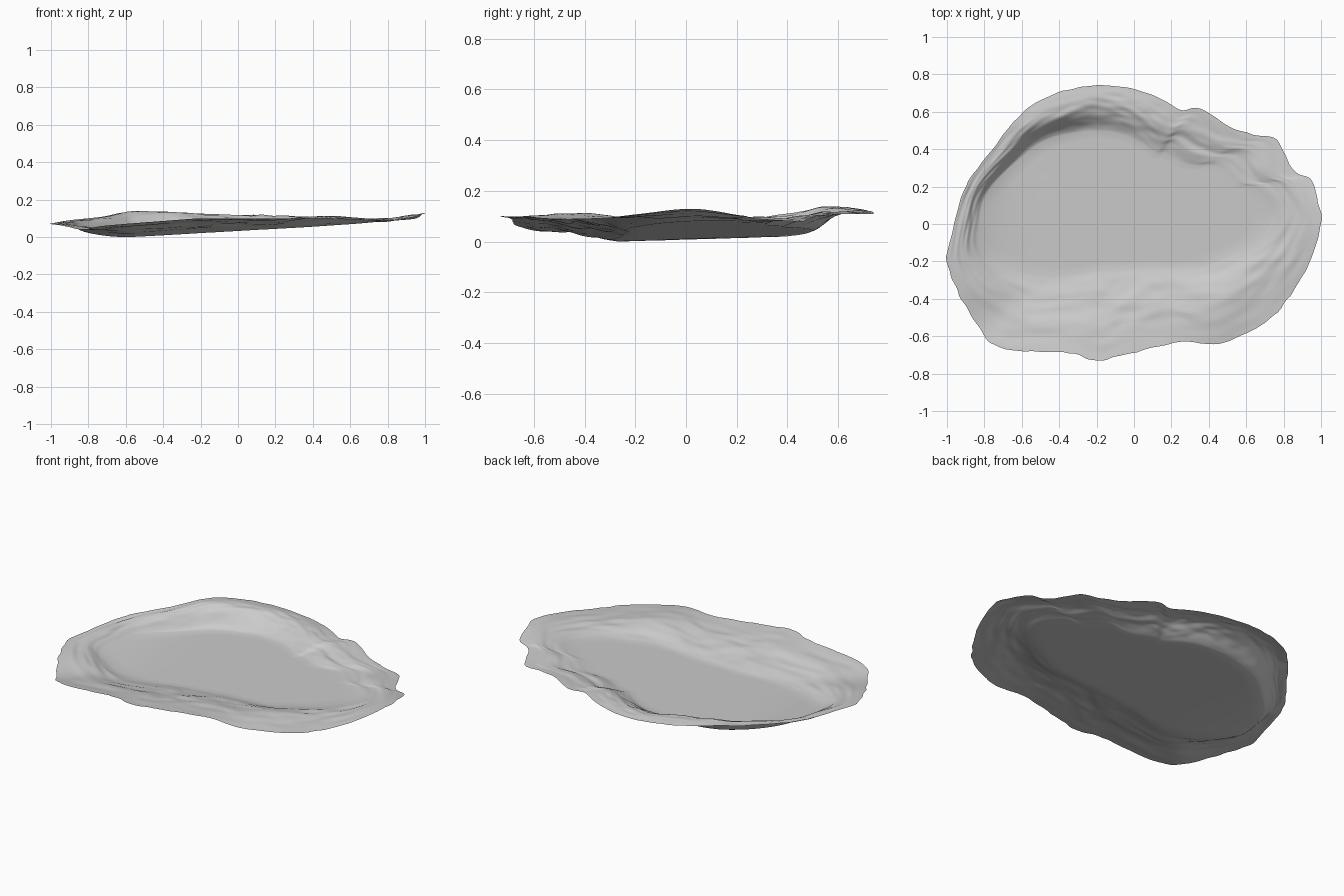
import bpy
import bmesh
import math
from mathutils import Vector, noise

if "Cube" in bpy.data.objects:
    bpy.data.objects.remove(bpy.data.objects["Cube"], do_unlink=True)

CENTRE = Vector((-.05, .1))
STEEP_SIDE = Vector((-.6, .8))   # direction of the steepest bank
MOUND = Vector((.48, -.42))      # low mound on the front bank
STEPS = 8                        # columns between two rim points
FLOOR_RINGS = 8
BANK_RINGS = 26

# Rim points: x, y, height, and the share of the radius that is flat floor
RIM = [Vector(p) for p in (
    (1, .03, .13, .75), (.95, .23, .1, .7), (.86, .28, .09, .66),
    (.76, .45, .08, .6), (.62, .48, .09, .56), (.5, .53, .1, .54),
    (.35, .62, .11, .54), (.25, .61, .11, .55), (.1, .69, .11, .57),
    (-.1, .74, .11, .6), (-.3, .73, .12, .63), (-.5, .66, .13, .68),
    (-.62, .57, .13, .74), (-.72, .45, .11, .79), (-.9, .2, .09, .85),
    (-.96, 0, .08, .85), (-1, -.2, .07, .8), (-.93, -.38, .06, .7),
    (-.83, -.55, .04, .58), (-.72, -.66, .06, .5), (-.35, -.69, .09, .44),
    (-.2, -.73, .1, .42), (-.05, -.7, .1, .43), (.25, -.63, .1, .45),
    (.45, -.64, .1, .45), (.7, -.53, .09, .52), (.85, -.36, .09, .6),
    (.95, -.18, .11, .7))]


def rim_curve():
    """Smooth closed curve through the rim points."""
    count = len(RIM)
    for i in range(count):
        a, b, c, d = (RIM[(i + k) % count] for k in (-1, 0, 1, 2))
        for step in range(STEPS):
            t = step / STEPS
            yield b + (c - a) * t / 2 + (a * 2 - b * 5 + c * 4 - d) * t**2 / 2 \
                + (b * 3 - a - c * 3 + d) * t**3 / 2


def floor_height(x, y):
    """Gently tilted floor that curls up on the low side."""
    return .04 + .055 * x + .03 * y + .5 * max(0, -x - .55)**2


def smooth(t):
    t = min(1, t)
    return t * t * (3 - 2 * t)


def surface_point(rim, radius, bank):
    """Point on the sheet; bank runs from the floor edge to the rim."""
    flat = CENTRE.lerp(Vector((rim.x, rim.y)), radius)
    z = floor_height(flat.x, flat.y)
    if bank > 0:
        # Steep wall at the back, gentle slope elsewhere
        around = (Vector((rim.x, rim.y)) - CENTRE).normalized()
        steep = max(0, around.dot(STEEP_SIDE))
        rise = bank + (smooth(bank * 1.6) - bank) * steep
        z += (rim.z - z) * rise
        # Rounded crest, mound, and wrinkles that run along the bank
        swell = math.sin(math.pi * bank)
        wrinkle = noise.noise(Vector((around.x * 2.5, around.y * 2.5, bank * 4)))
        ripple = noise.noise(Vector((around.x * 6, around.y * 6, bank * 9)))
        mound = math.exp(-((flat - MOUND).length / .22)**2)
        z += swell * (.014 * abs(around.y) + .03 * mound
                      + .01 * wrinkle + .007 * ripple)
    # Slightly ragged outer edge
    ragged = noise.noise(Vector((rim.x * 14, rim.y * 14, 0)))
    flat += (flat - CENTRE) * ragged * .012 * max(0, bank)**4
    return Vector((flat.x, flat.y, z))


# Sheet: a fan at the centre, then rings of quads out to the rim
bm = bmesh.new()
columns = []
for rim in rim_curve():
    share = rim.w
    column = [bm.verts.new(surface_point(rim, share * k / FLOOR_RINGS, 0))
              for k in range(1, FLOOR_RINGS + 1)]
    for k in range(1, BANK_RINGS + 1):
        bank = k / BANK_RINGS
        column.append(bm.verts.new(
            surface_point(rim, share + (1 - share) * bank, bank)))
    columns.append(column)

middle = bm.verts.new((*CENTRE, floor_height(*CENTRE)))
for i, right in enumerate(columns):
    left = columns[(i + 1) % len(columns)]
    bm.faces.new((middle, right[0], left[0]))
    for k in range(len(right) - 1):
        bm.faces.new((right[k], right[k + 1], left[k + 1], left[k]))

# Rest the lowest point on the ground
lowest = min(v.co.z for v in bm.verts)
bmesh.ops.translate(bm, verts=bm.verts, vec=(0, 0, -lowest))

mesh = bpy.data.meshes.new("ground_basin")
bm.to_mesh(mesh)
bm.free()
basin = bpy.data.objects.new("ground_basin", mesh)
bpy.context.collection.objects.link(basin)

# Plain grey stone
grey = bpy.data.materials.new("light_grey")
grey.use_nodes = True
colour = (.6, .6, .6, 1)
grey.diffuse_color = colour
grey.node_tree.nodes["Principled BSDF"].inputs["Base Color"].default_value = colour
mesh.materials.append(grey)

bpy.ops.object.select_all(action="DESELECT")
basin.select_set(True)
bpy.context.view_layer.objects.active = basin
bpy.ops.object.shade_smooth_by_angle(angle=math.radians(60))
